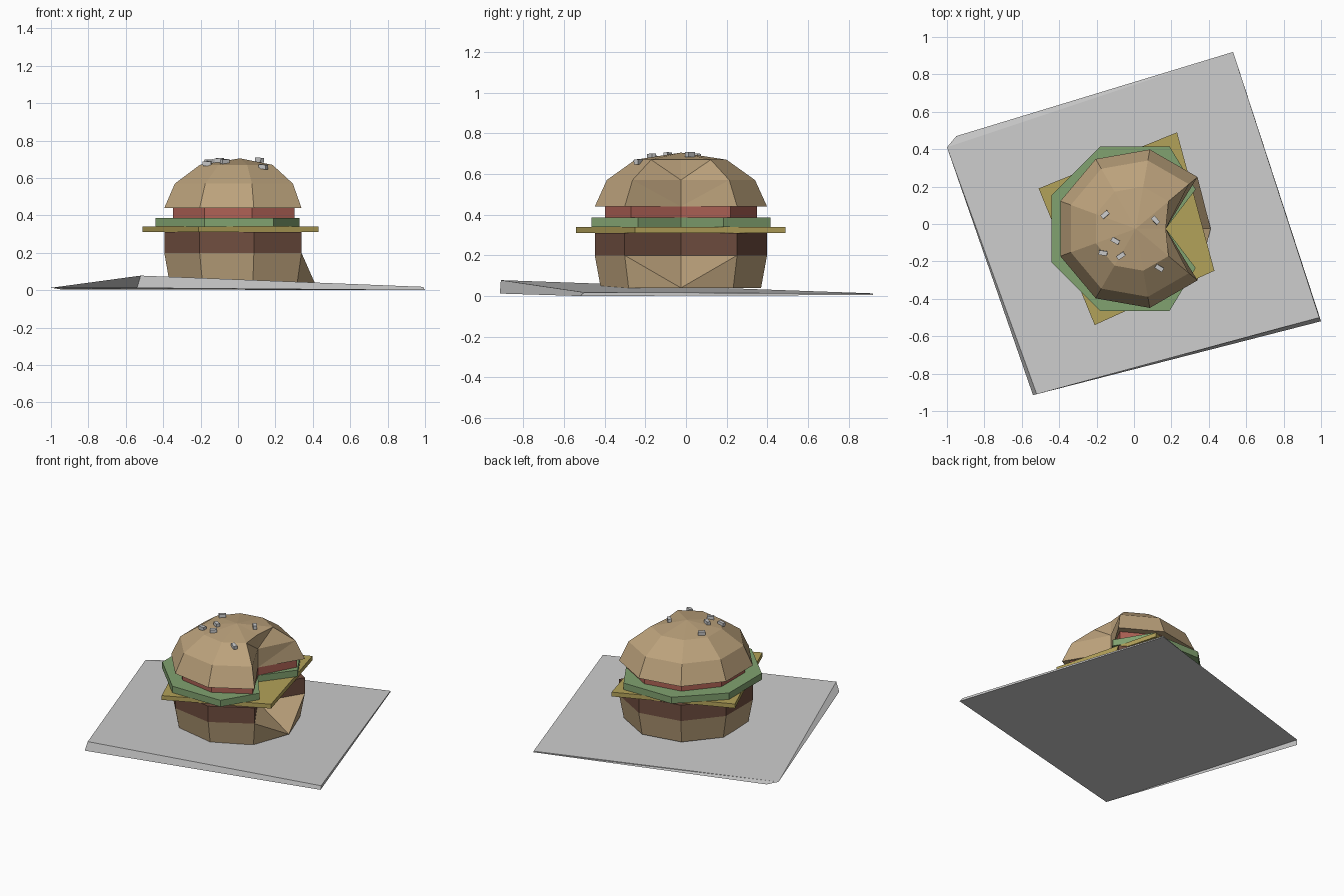
import bpy, bmesh, math
from mathutils import Matrix, Vector

if "Cube" in bpy.data.objects:
    bpy.data.objects.remove(bpy.data.objects["Cube"])

CX, CY = 0.01, -0.025   # axis of the burger stack


def material(name, rgb):
    m = bpy.data.materials.new(name)
    m.diffuse_color = (*rgb, 1)
    m.use_nodes = True
    m.node_tree.nodes["Principled BSDF"].inputs["Base Color"].default_value = m.diffuse_color
    return m


BUN = material("bun_tan", (0.50, 0.36, 0.20))
MEAT = material("meat_brown", (0.16, 0.075, 0.05))
CHEESE = material("cheese_yellow", (0.45, 0.36, 0.10))
LEAF = material("leaf_green", (0.22, 0.36, 0.16))
RED = material("tomato_red", (0.42, 0.12, 0.09))


def make(name, bm, mat=None):
    bmesh.ops.recalc_face_normals(bm, faces=bm.faces)
    me = bpy.data.meshes.new(name)
    bm.to_mesh(me)
    bm.free()
    ob = bpy.data.objects.new(name, me)
    bpy.context.collection.objects.link(ob)
    if mat:
        me.materials.append(mat)
    return ob


def loft(name, rings, mat=None, apex=None):
    """Skin a list of point rings; close the top with a cap or an apex."""
    bm = bmesh.new()
    vs = [[bm.verts.new(p) for p in r] for r in rings]
    n = len(vs[0])
    for a, b in zip(vs, vs[1:]):
        for i in range(n):
            j = (i + 1) % n
            # outward diagonal on the two faces of the bite
            if i == 0:
                bm.faces.new((a[i], a[j], b[j]))
                bm.faces.new((a[i], b[j], b[i]))
            elif j == 0:
                bm.faces.new((a[i], a[j], b[i]))
                bm.faces.new((a[j], b[j], b[i]))
            else:
                bm.faces.new((a[i], a[j], b[j], b[i]))
    bm.faces.new(vs[0][::-1])
    if apex:
        t = bm.verts.new(apex)
        for i in range(n):
            bm.faces.new((vs[-1][i], vs[-1][(i + 1) % n], t))
    else:
        bm.faces.new(vs[-1])
    return make(name, bm, mat)


def ring(r, z, bite=0.16):
    """Nine-sided ring whose +x corner is pulled inward as a bite."""
    pts = []
    for i in range(9):
        a = math.radians(40 * i)
        q = bite if i == 0 else r
        pts.append((CX + q * math.cos(a), CY + q * math.sin(a), z))
    return pts


def slab(name, outline, z0, z1, mat):
    return loft(name, [[(x, y, z) for x, y in outline] for z in (z0, z1)], mat)


# Paper sheet with one raised corner
loft("paper_sheet", [
    [(0.53, 0.92, 0.005), (-0.95, 0.47, 0.005), (-0.54, -0.915, 0.012), (1.0, -0.52, 0.0)],
    [(0.53, 0.92, 0.013), (-1.0, 0.41, 0.013), (-0.52, -0.91, 0.078), (0.99, -0.50, 0.018)]])

# Bun base and fillings
loft("bottom_bun", [ring(0.40, 0.04, 0.40), ring(0.43, 0.20)], BUN)
loft("patty", [ring(0.43, 0.20), ring(0.43, 0.31)], MEAT)
slab("cheese_slice", [(0.43, -0.25), (0.23, 0.49), (-0.51, 0.19), (-0.21, -0.54)],
     0.31, 0.34, CHEESE)
half = [(0.33, 0.21), (0.19, 0.44), (-0.18, 0.44), (-0.44, 0.18)]
leaf = [(0.17, CY)] + [(x, CY + y) for x, y in half] + \
       [(x, CY - y) for x, y in reversed(half)]
slab("lettuce", leaf, 0.34, 0.385, LEAF)
loft("tomato", [ring(0.38, 0.385), ring(0.38, 0.44)], RED)

# Domed top bun
loft("top_bun", [ring(0.43, 0.44), ring(0.37, 0.57), ring(0.228, 0.67)],
     BUN, apex=(CX, CY, 0.705))

# Sesame seeds: x, y, z, turn
seeds = [(-0.155, 0.05, 0.687, -25), (0.115, 0.02, 0.696, 20),
         (-0.10, -0.09, 0.694, 30), (-0.165, -0.155, 0.677, 45),
         (-0.07, -0.17, 0.688, 62), (0.135, -0.235, 0.660, -62)]
for k, (x, y, z, turn) in enumerate(seeds):
    bm = bmesh.new()
    tilt = Vector(((x - CX) * 0.4, (y - CY) * 0.4, 1)).to_track_quat('Z', 'Y').to_matrix().to_4x4()
    m = Matrix.Translation((x, y, z)) @ tilt @ Matrix.Rotation(math.radians(turn), 4, 'Z') \
        @ Matrix.Diagonal((0.045, 0.024, 0.024, 1))
    bmesh.ops.create_cube(bm, size=1, matrix=m)
    make(f"sesame_seed_{k + 1}", bm)
